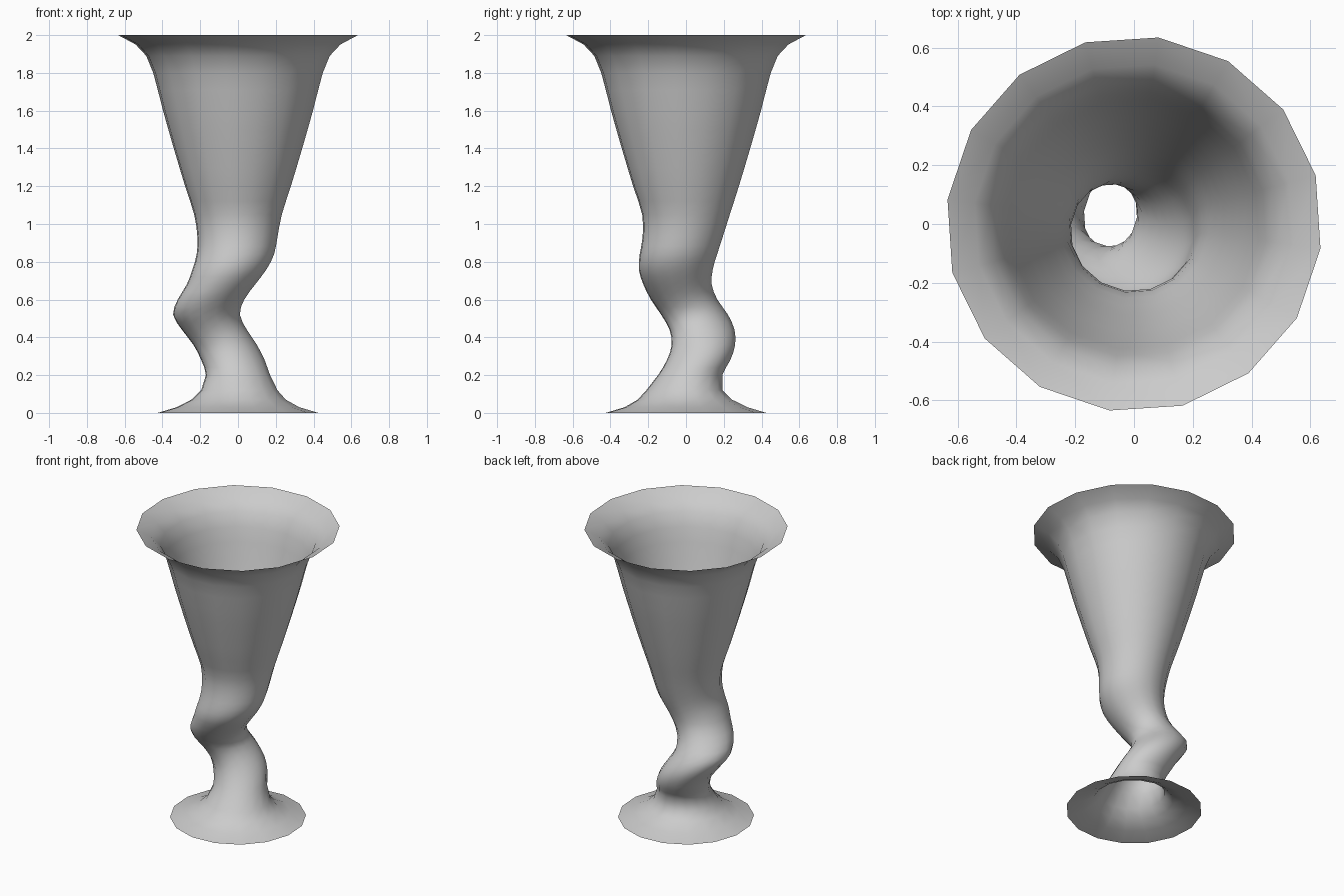
import bpy, bmesh, math

# Goblet sections: height, centre x, centre y, radius
SECTIONS = [
    (0.00, 0.000, 0.000, 0.425), (0.03, 0.000, 0.000, 0.325),
    (0.07, 0.003, -0.006, 0.250), (0.12, 0.007, -0.008, 0.202),
    (0.20, 0.000, 0.022, 0.170), (0.28, -0.027, 0.067, 0.168),
    (0.36, -0.068, 0.092, 0.168), (0.44, -0.125, 0.085, 0.172),
    (0.52, -0.167, 0.045, 0.177), (0.60, -0.143, -0.010, 0.176),
    (0.68, -0.090, -0.045, 0.181), (0.76, -0.045, -0.054, 0.196),
    (0.84, -0.014, -0.040, 0.205), (0.93, -0.003, -0.018, 0.212),
    (1.05, 0.000, 0.000, 0.232), (1.20, 0.000, 0.000, 0.280),
    (1.40, 0.000, 0.000, 0.340), (1.60, 0.000, 0.000, 0.397),
    (1.80, 0.000, 0.000, 0.449), (1.89, 0.000, 0.000, 0.486),
    (1.95, 0.000, 0.000, 0.542), (2.00, 0.000, 0.000, 0.635),
]
SIDES = 16
TURN = math.radians(15)


def midpoint(i):
    """Smooth halfway section between i and i + 1."""
    last = len(SECTIONS) - 1
    a, b, c, d = (SECTIONS[min(max(k, 0), last)] for k in range(i - 1, i + 3))
    return tuple((9 * (q + r) - p - s) / 16 for p, q, r, s in zip(a, b, c, d))


# Add smooth in-between sections along the winding stem
rows = []
for i, section in enumerate(SECTIONS):
    rows.append(section)
    if 4 <= i < 18:
        rows.append(midpoint(i))

# Skin the open shell from foot to flared rim
bm = bmesh.new()
rings = []
for z, cx, cy, radius in rows:
    r = radius * 1.008
    rings.append([bm.verts.new((cx + r * math.cos(TURN + math.tau * k / SIDES),
                                cy + r * math.sin(TURN + math.tau * k / SIDES), z))
                  for k in range(SIDES)])
for low, high in zip(rings, rings[1:]):
    for k in range(SIDES):
        n = (k + 1) % SIDES
        bm.faces.new((low[k], low[n], high[n], high[k])).smooth = True

mesh = bpy.data.meshes.new("twisted_goblet")
bm.to_mesh(mesh)
bm.free()
goblet = bpy.data.objects.new("twisted_goblet", mesh)
bpy.context.collection.objects.link(goblet)
